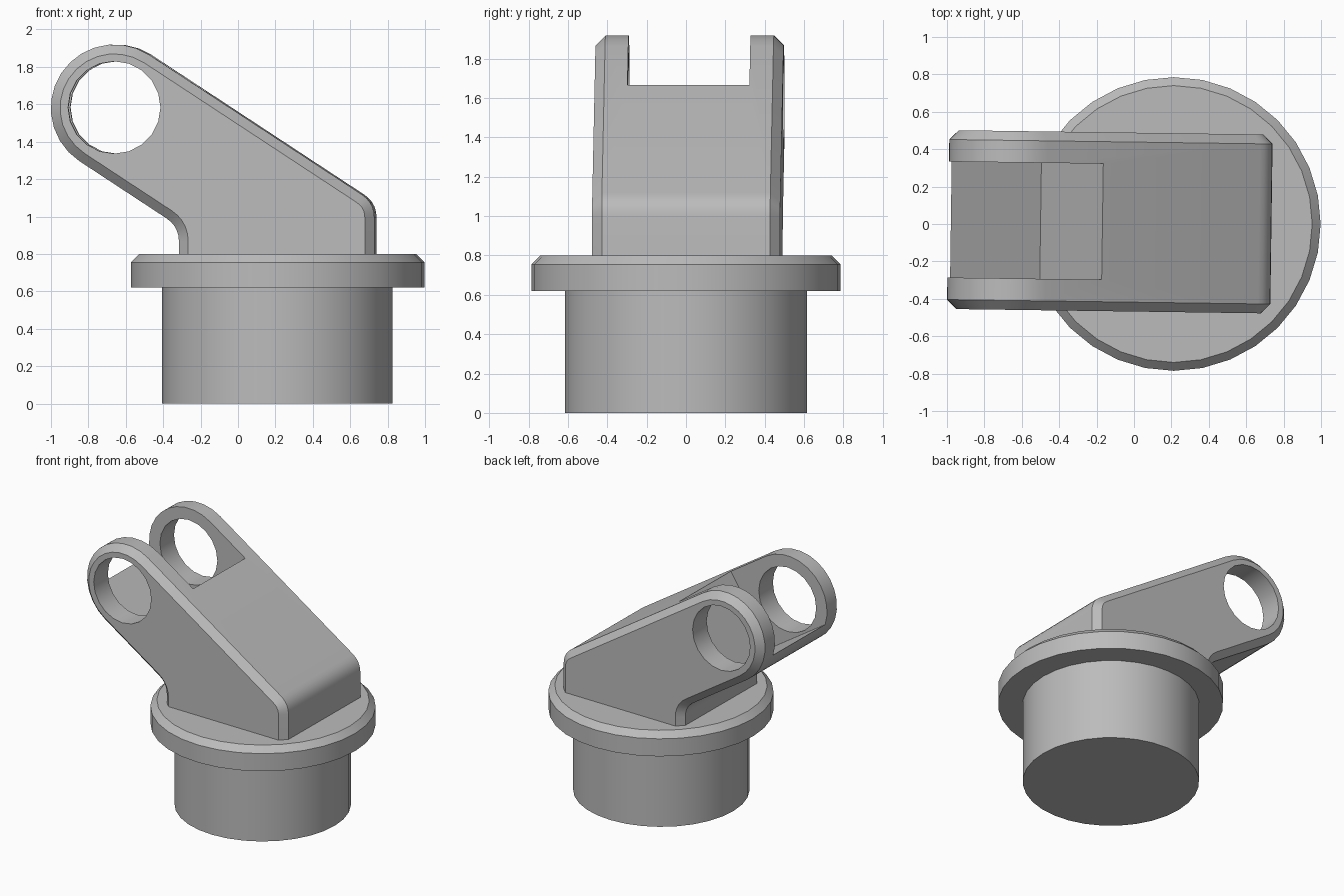
import bpy, bmesh
from math import sin, cos, tan, pi, radians
from mathutils import Vector, Matrix

if "Cube" in bpy.data.objects:
    bpy.data.objects.remove(bpy.data.objects["Cube"], do_unlink=True)

grey = bpy.data.materials.new("light_grey")
grey.use_nodes = True
colour = (0.5, 0.5, 0.5, 1)
grey.diffuse_color = colour
grey.node_tree.nodes["Principled BSDF"].inputs["Base Color"].default_value = colour


def add_object(name, bm):
    bmesh.ops.recalc_face_normals(bm, faces=bm.faces)
    mesh = bpy.data.meshes.new(name)
    bm.to_mesh(mesh)
    bm.free()
    mesh.materials.append(grey)
    ob = bpy.data.objects.new(name, mesh)
    bpy.context.collection.objects.link(ob)
    return ob


def loft(name, rings):
    """Skin a stack of matching point rings and cap both ends."""
    bm = bmesh.new()
    loops = [[bm.verts.new(p) for p in ring] for ring in rings]
    n = len(loops[0])
    for a, b in zip(loops, loops[1:]):
        for i in range(n):
            j = (i + 1) % n
            bm.faces.new((a[i], a[j], b[j], b[i]))
    bm.faces.new(loops[0])
    bm.faces.new(loops[-1])
    return add_object(name, bm)


def turned(name, x, profile, sides=32):
    """Round part from (radius, height) pairs."""
    return loft(name, [[(x + r * cos(2 * pi * i / sides), r * sin(2 * pi * i / sides), z)
                        for i in range(sides)] for r, z in profile])


def fillet(a, corner, b, cut, steps=5):
    """Rounded corner that starts `cut` before the corner point."""
    p = corner + (a - corner).normalized() * cut
    q = corner + (b - corner).normalized() * cut
    ts = [i / steps for i in range(steps + 1)]
    return [p * (1 - t) ** 2 + corner * 2 * t * (1 - t) + q * t * t for t in ts]


def inset(points, d):
    """Move a counter-clockwise outline inwards by d."""
    out = []
    for i, p in enumerate(points):
        u = (p - points[i - 1]).normalized()
        v = (points[(i + 1) % len(points)] - p).normalized()
        n1, n2 = Vector((-u.y, u.x)), Vector((-v.y, v.x))
        out.append(p + (n1 + n2) * d / (1 + n1.dot(n2)))
    return out


def smooth(ob):
    bpy.ops.object.select_all(action='DESELECT')
    ob.select_set(True)
    bpy.context.view_layer.objects.active = ob
    bpy.ops.object.shade_smooth_by_angle(angle=radians(30))


def cut_away(ob, cutter):
    mod = ob.modifiers.new("cut", 'BOOLEAN')
    mod.operation, mod.solver, mod.object = 'DIFFERENCE', 'EXACT', cutter
    bpy.context.view_layer.objects.active = ob
    bpy.ops.object.modifier_apply(modifier=mod.name)
    bpy.data.objects.remove(cutter, do_unlink=True)


# Base plug and chamfered flange
smooth(turned("base_plug", 0.21, [(0.615, 0), (0.615, 0.63)]))
smooth(turned("flange", 0.213, [(0.785, 0.62), (0.785, 0.755), (0.74, 0.8)]))

# Fork outline, seen from the front
eye, radius, slope = Vector((-0.655, 1.58)), 0.34, radians(33.3)
right_x, left_x, foot_z = 0.735, -0.31, 0.7
start = pi / 2 - slope
arc = [eye + radius * Vector((cos(start + pi * i / 14), sin(start + pi * i / 14)))
       for i in range(15)]
top, bottom = arc[0], arc[-1]
shoulder = Vector((right_x, top.y - (right_x - top.x) * tan(slope)))
elbow = Vector((left_x, bottom.y - (left_x - bottom.x) * tan(slope)))
foot_r, foot_l = Vector((right_x, foot_z)), Vector((left_x, foot_z))
outline = ([foot_r] + fillet(foot_r, shoulder, top, 0.08) + arc
           + fillet(bottom, elbow, foot_l, 0.08) + [foot_l])

# Solid fork body with chamfered outer sides
half, bevel = 0.478, 0.05
inner = inset(outline, bevel)
layers = [(inner, -half), (outline, bevel - half), (outline, half - bevel), (inner, half)]
fork = loft("fork", [[(p.x, y, p.y) for p in ring] for ring, y in layers])

# Slot between the two fork arms, square to the slope
bm = bmesh.new()
bmesh.ops.create_cube(bm, size=1, matrix=Matrix.Diagonal((1.2, 0.62, 1.2, 1)))
slot = add_object("slot_cutter", bm)
wall = Vector((-0.17, 0, 1.665))
along = Vector((-cos(slope), 0, sin(slope)))
slot.matrix_world = Matrix.Translation(wall + along * 0.6) @ Matrix.Rotation(slope, 4, 'Y')
cut_away(fork, slot)

# Pin hole through both arms
bm = bmesh.new()
bmesh.ops.create_cone(bm, cap_ends=True, segments=20, radius1=0.247, radius2=0.247, depth=2)
hole = add_object("hole_cutter", bm)
hole.matrix_world = Matrix.Translation((eye.x, 0, eye.y + 0.003)) @ Matrix.Rotation(pi / 2, 4, 'X')
cut_away(fork, hole)

# The fork sits very slightly turned on the flange
fork.location.y = 0.01
fork.rotation_euler.z = -0.0139
smooth(fork)
